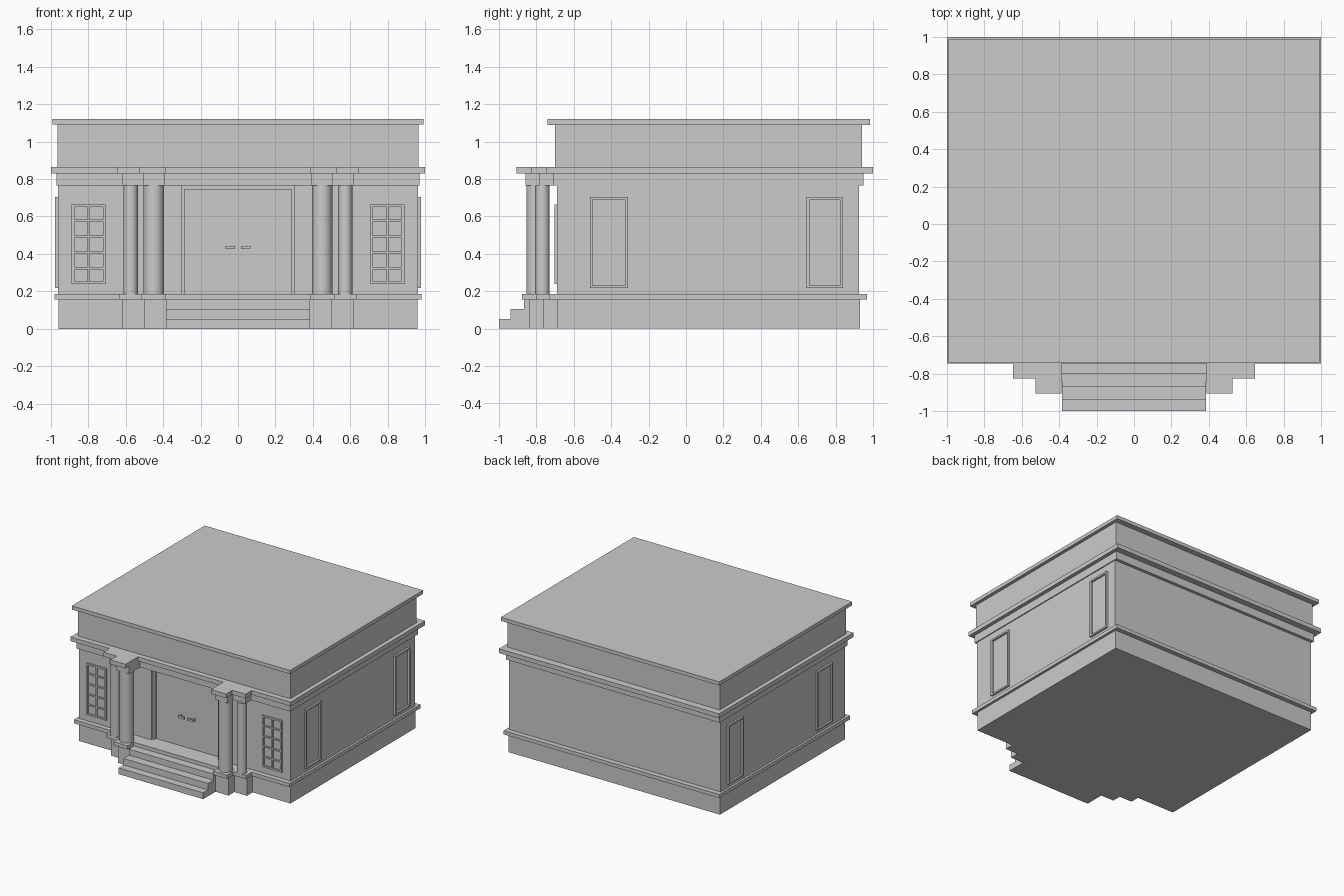
import bpy, bmesh

if "Cube" in bpy.data.objects:
    bpy.data.objects.remove(bpy.data.objects["Cube"])


def finish(name, bm):
    bmesh.ops.recalc_face_normals(bm, faces=bm.faces)
    me = bpy.data.meshes.new(name)
    bm.to_mesh(me)
    bm.free()
    ob = bpy.data.objects.new(name, me)
    bpy.context.collection.objects.link(ob)
    return ob


def add_prism(bm, pts, offset):
    face = bm.faces.new([bm.verts.new(p) for p in pts])
    new = bmesh.ops.extrude_face_region(bm, geom=[face])["geom"]
    bmesh.ops.translate(bm, vec=offset, verts=[v for v in new if isinstance(v, bmesh.types.BMVert)])


def plan(name, half, z0, z1):
    """Extrude a plan outline, given as its right half from front to back."""
    pts = half + [(-x, y) for x, y in reversed(half)]
    bm = bmesh.new()
    add_prism(bm, [(x, y, z0) for x, y in pts], (0, 0, z1 - z0))
    return finish(name, bm)


def boxes(name, items):
    """One object from (x0, x1, y0, y1, z0, z1) boxes."""
    bm = bmesh.new()
    for x0, x1, y0, y1, z0, z1 in items:
        add_prism(bm, [(x0, y0, z0), (x1, y0, z0), (x1, y1, z0), (x0, y1, z0)], (0, 0, z1 - z0))
    return finish(name, bm)


def mirror_x(ob):
    mod = ob.modifiers.new("mirror", "MIRROR")
    empty = bpy.data.objects.get("mirror_centre")
    if not empty:
        empty = bpy.data.objects.new("mirror_centre", None)
        empty.hide_render = True
        bpy.context.collection.objects.link(empty)
    mod.mirror_object = empty


def stepped(w, back, front, mid, a, b, c, y_in, y_out):
    """Half plan with the two-step projection that carries the columns."""
    return [(a, mid), (a, y_in), (b, y_in), (b, y_out), (c, y_out), (c, front), (w, front), (w, back)]


# Horizontal courses, bottom to top
plan("base", stepped(.96, .93, -.69, -.80, .385, .502, .617, -.84, -.765), 0, .155)
plan("base_ledge", stepped(.98, .967, -.73, -.80, .388, .515, .635, -.878, -.80), .155, .185)
plan("walls", [(.303, -.65), (.303, -.69), (.962, -.69), (.962, .925)], .185, .765)
plan("frieze", stepped(.97, .95, -.71, -.71, .392, .505, .617, -.857, -.783), .765, .83)
plan("cornice", stepped(1, 1, -.745, -.745, .388, .525, .645, -.905, -.825), .83, .865)
plan("attic", [(.965, -.70), (.965, .94)], .865, 1.09)
plan("roof_slab", [(.992, -.74), (.992, .985)], 1.09, 1.12)

# Entrance steps
bm = bmesh.new()
profile = [(-1, 0), (-1, .052), (-.937, .052), (-.937, .105), (-.867, .105),
           (-.867, .155), (-.78, .155), (-.78, 0)]
add_prism(bm, [(-.384, y, z) for y, z in profile], (.768, 0, 0))
finish("steps", bm)

# Columns
for name, x, y, r in (("large_column", .45, -.80, .054), ("small_column", .573, -.768, .038)):
    for side in (-1, 1):
        bpy.ops.mesh.primitive_cylinder_add(vertices=32, radius=r, depth=.58, location=(side * x, y, .475))
        bpy.context.object.name = name
        bpy.ops.object.shade_smooth_by_angle()

# Door surround and handles
boxes("door_frame", [(-.303, -.287, -.67, -.645, .185, .765), (.287, .303, -.67, -.645, .185, .765),
                     (-.287, .287, -.67, -.645, .743, .765)])
mirror_x(boxes("door_handle", [(.015, .068, -.68, -.67, .425, .443), (.054, .068, -.67, -.645, .425, .443)]))

# Front windows: outer frame with glazing bars, two by five panes
x0, x1, z0, z1 = .708, .888, .238, .663
t, bar = .014, .011
mid = (x0 + x1) / 2
bars = [(x0, x0 + t, -.702, -.685, z0, z1), (x1 - t, x1, -.702, -.685, z0, z1),
        (x0 + t, x1 - t, -.702, -.685, z0, z0 + t), (x0 + t, x1 - t, -.702, -.685, z1 - t, z1),
        (mid - bar / 2, mid + bar / 2, -.70, -.685, z0 + t, z1 - t)]
for i in range(1, 5):
    z = z0 + (z1 - z0) * i / 5
    bars.append((x0 + t, x1 - t, -.70, -.685, z - bar / 2, z + bar / 2))
mirror_x(boxes("front_window", bars))

# Side windows: plain raised frames
for y0, y1 in ((-.513, -.31), (.645, .84)):
    z0, z1 = .217, .703
    mirror_x(boxes("side_window", [(.955, .978, y0, y0 + t, z0, z1), (.955, .978, y1 - t, y1, z0, z1),
                                   (.955, .978, y0 + t, y1 - t, z0, z0 + t),
                                   (.955, .978, y0 + t, y1 - t, z1 - t, z1)]))
